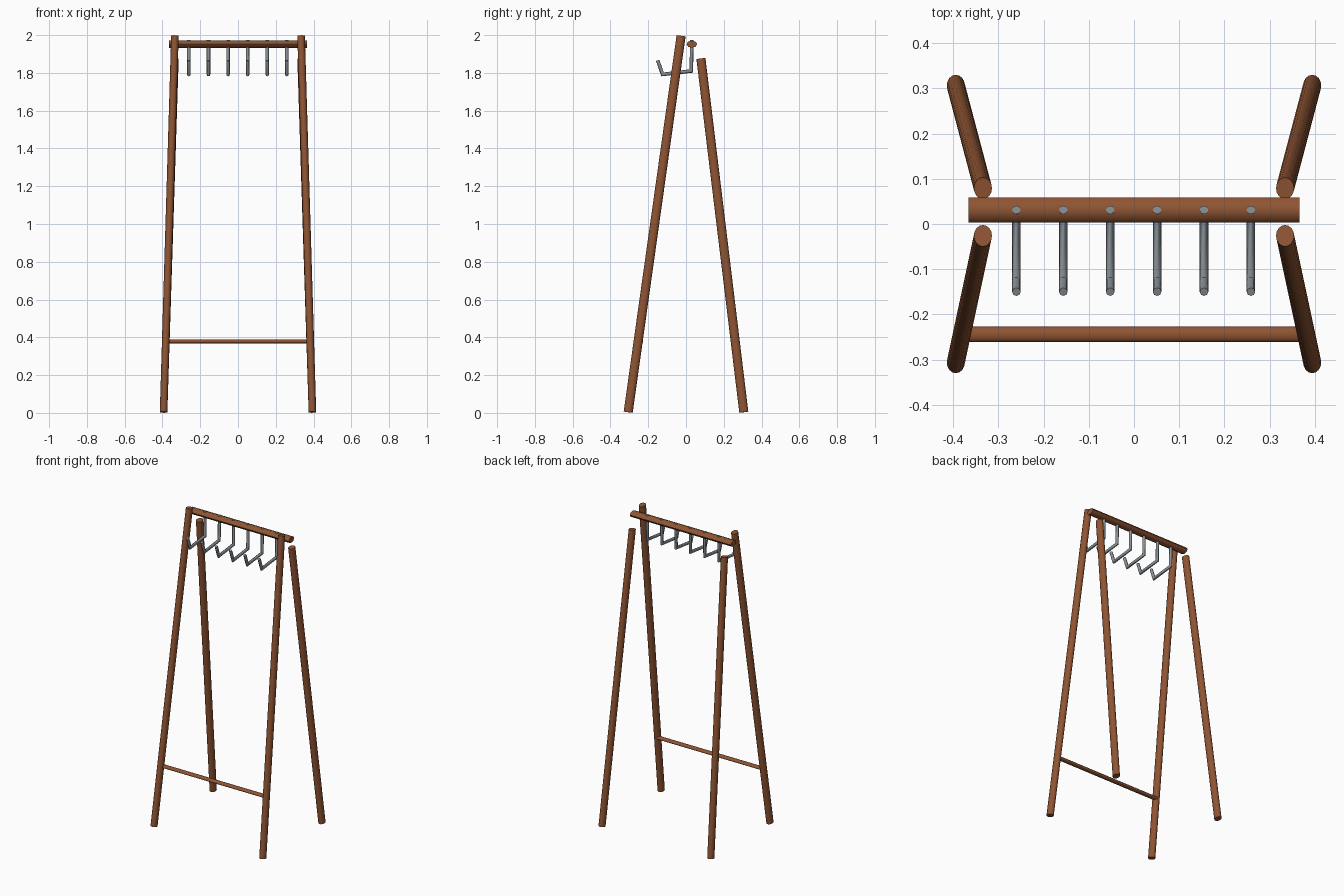
import bpy, bmesh
from math import cos, sin, tau
from mathutils import Vector

cube = bpy.data.objects.get("Cube")
if cube:
    bpy.data.objects.remove(cube, do_unlink=True)


def material(name, rgb):
    m = bpy.data.materials.new(name)
    m.use_nodes = True
    m.diffuse_color = (*rgb, 1)
    m.node_tree.nodes["Principled BSDF"].inputs["Base Color"].default_value = (*rgb, 1)
    return m


wood = material("warm brown wood", (0.275, 0.09, 0.033))
steel = material("grey steel", (0.26, 0.295, 0.32))


def rod(name, path, ru, rv, sides, mat, axis=(1, 0, 0)):
    """Capped oval rod along a path with mitred corners; ru is the radius along axis."""
    pts = [Vector(p) for p in path]
    bm = bmesh.new()
    rings = []
    for i, p in enumerate(pts):
        before = (p - pts[i - 1]).normalized() if i else None
        after = (pts[i + 1] - p).normalized() if i < len(pts) - 1 else None
        d_in, d_out = before or after, after or before
        t = (d_in + d_out).normalized()
        u = Vector(axis)
        u = (u - t * u.dot(t)).normalized()
        v = t.cross(u) / t.dot(d_in)
        rings.append([bm.verts.new(p + u * ru * cos(a) + v * rv * sin(a))
                      for a in (tau * k / sides for k in range(sides))])
    for a, b in zip(rings, rings[1:]):
        for k in range(sides):
            n = (k + 1) % sides
            bm.faces.new((a[k], a[n], b[n], b[k]))
    bm.faces.new(rings[0][::-1])
    bm.faces.new(rings[-1])
    bmesh.ops.recalc_face_normals(bm, faces=bm.faces)
    mesh = bpy.data.meshes.new(name)
    bm.to_mesh(mesh)
    bm.free()
    mesh.materials.append(mat)
    ob = bpy.data.objects.new(name, mesh)
    bpy.context.collection.objects.link(ob)
    bpy.ops.object.select_all(action="DESELECT")
    ob.select_set(True)
    bpy.context.view_layer.objects.active = ob
    bpy.ops.object.shade_smooth_by_angle(angle=0.87)
    return ob


# Four splayed legs, the front pair taller
for side, s in (("left", 1), ("right", -1)):
    rod(f"front_leg_{side}", [(s * 0.394, -0.306, 0.004), (s * 0.334, -0.026, 1.996)],
        0.02, 0.024, 16, wood)
    rod(f"back_leg_{side}", [(s * 0.394, 0.306, 0.004), (s * 0.334, 0.079, 1.876)],
        0.02, 0.024, 16, wood)

# Top rail and lower crossbar
rod("top_rail", [(-0.366, 0.031, 1.952), (0.366, 0.031, 1.952)],
    0.028, 0.019, 8, wood, axis=(0, 1, 0))
rod("lower_crossbar", [(-0.378, -0.244, 0.378), (0.378, -0.244, 0.378)],
    0.017, 0.01, 12, wood, axis=(0, 1, 0))

# Row of bent hooks passing through the top rail
for i in range(6):
    x = -0.26 + i * 0.1037
    rod(f"hook_{i + 1}", [(x, 0.031, 1.973), (x, 0.028, 1.81),
                          (x, -0.124, 1.792), (x, -0.15, 1.866)],
        0.0095, 0.0095, 8, steel)
